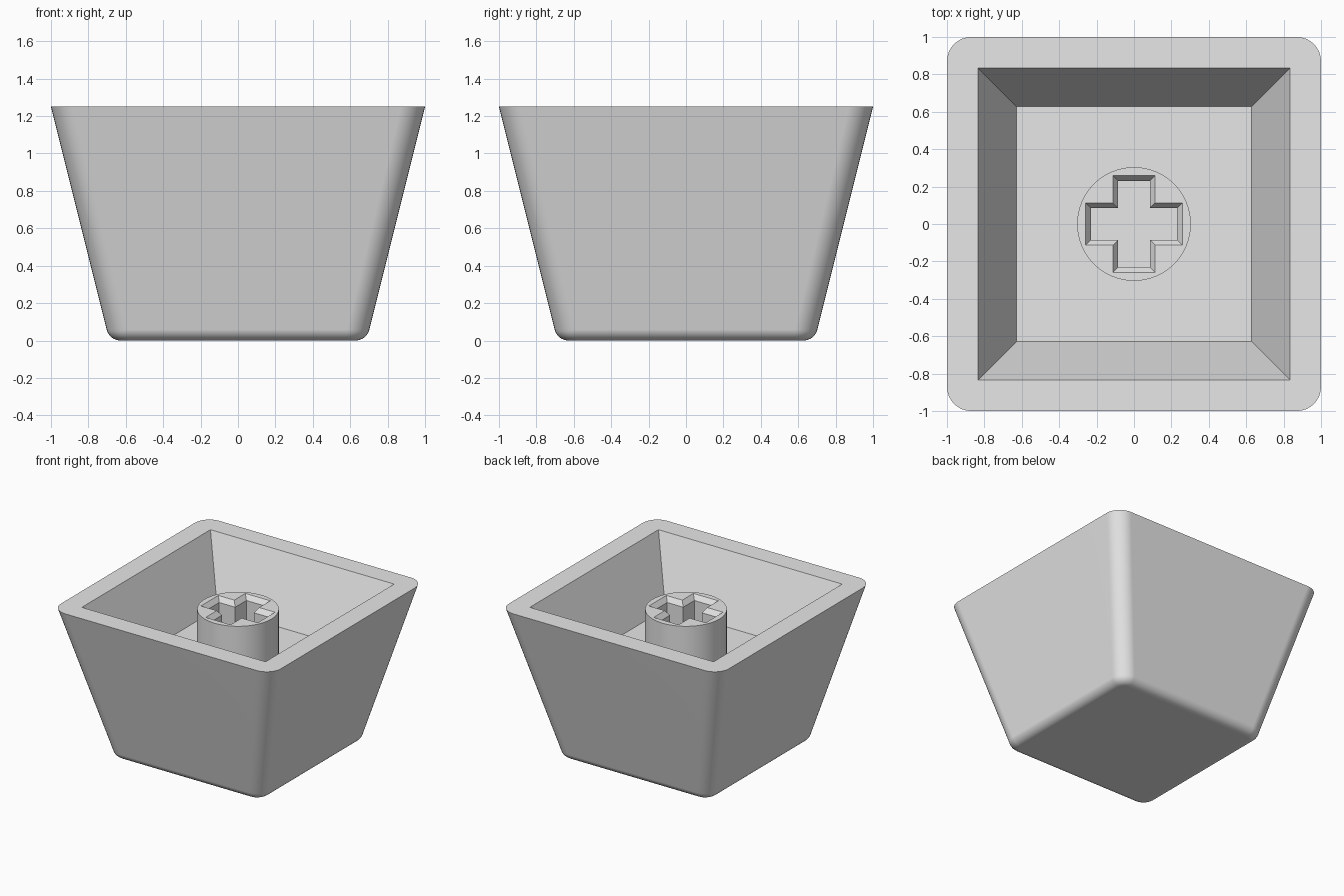
import bpy, bmesh, math

if "Cube" in bpy.data.objects:
    bpy.data.objects.remove(bpy.data.objects["Cube"])

grey = bpy.data.materials.new("light_grey")
grey.diffuse_color = (0.8, 0.8, 0.8, 1)
grey.use_nodes = True
grey.node_tree.nodes["Principled BSDF"].inputs["Base Color"].default_value = grey.diffuse_color

TOP, FLOOR = 1.25, 0.735
CORNERS = ((1, 1), (-1, 1), (-1, -1), (1, -1))
SEG = 8  # steps per rounded corner


def finish(bm, name):
    bmesh.ops.recalc_face_normals(bm, faces=bm.faces[:])
    mesh = bpy.data.meshes.new(name)
    bm.to_mesh(mesh)
    bm.free()
    mesh.materials.append(grey)
    ob = bpy.data.objects.new(name, mesh)
    bpy.context.collection.objects.link(ob)
    bpy.ops.object.select_all(action='DESELECT')
    ob.select_set(True)
    bpy.context.view_layer.objects.active = ob
    bpy.ops.object.shade_smooth_by_angle(angle=math.radians(30))
    weighted = ob.modifiers.new("clean_shading", 'WEIGHTED_NORMAL')
    weighted.keep_sharp = True
    return ob


def loop(bm, points, z):
    return [bm.verts.new((x, y, z)) for x, y in points]


def bridge(bm, a, b):
    n = len(a)
    for i in range(n):
        j = (i + 1) % n
        bm.faces.new((a[i], a[j], b[j], b[i]))


def rounded_square(half, r):
    pts = []
    for k, (sx, sy) in enumerate(CORNERS):
        for i in range(SEG + 1):
            t = math.pi / 2 * (k + i / SEG)
            pts.append((sx * (half - r) + r * math.cos(t),
                        sy * (half - r) + r * math.sin(t)))
    return pts


def square(half):
    return [(sx * half, sy * half) for sx, sy in CORNERS]


# Cap shell: flared rounded square, filleted underside, square tapered cavity
bm = bmesh.new()
slope = math.atan(0.25)
fillet, centre = 0.077, 0.6275
rings = []
for i in range(SEG + 1):
    phi = -math.pi / 2 + (math.pi / 2 - slope) * i / SEG
    out = fillet * math.cos(phi)
    rings.append(loop(bm, rounded_square(centre + out, 0.045 + out),
                      fillet + fillet * math.sin(phi)))
rings.append(loop(bm, rounded_square(1.0, 0.13), TOP))
bm.faces.new(rings[0])
for a, b in zip(rings, rings[1:]):
    bridge(bm, a, b)

# Rim between the rounded outside and the square opening
rim = rings[-1]
opening = loop(bm, square(0.835), TOP)
for k in range(4):
    first = k * (SEG + 1)
    for i in range(first, first + SEG):
        bm.faces.new((rim[i], rim[i + 1], opening[k]))
    nxt = (k + 1) % 4
    bm.faces.new((rim[first + SEG], rim[nxt * (SEG + 1)], opening[nxt], opening[k]))

# Cavity walls and floor
floor = loop(bm, square(0.627), FLOOR)
bridge(bm, opening, floor)
bm.faces.new(floor)
finish(bm, "cap_shell")


# Round post with a chamfered cross-shaped socket
def cross(length, width):
    pts = []
    for k in range(4):
        c, s = ((1, 0), (0, 1), (-1, 0), (0, -1))[k]
        for x, y in ((length, -width), (length, width), (width, width)):
            pts.append((x * c - y * s, x * s + y * c))
    return pts


bm = bmesh.new()
POST_TOP = 1.14
circle = [(0.304 * math.cos(2 * math.pi * i / 64), 0.304 * math.sin(2 * math.pi * i / 64))
          for i in range(64)]
base = loop(bm, circle, FLOOR)
top = loop(bm, circle, POST_TOP)
bridge(bm, base, top)
mouth = loop(bm, cross(0.258, 0.113), POST_TOP)
throat = loop(bm, cross(0.23, 0.085), POST_TOP - 0.04)
bottom = loop(bm, cross(0.23, 0.085), FLOOR)
bridge(bm, mouth, throat)
bridge(bm, throat, bottom)
edges = [bm.edges.get((ring[i - 1], ring[i])) for ring in (top, mouth) for i in range(len(ring))]
bmesh.ops.triangle_fill(bm, edges=edges, use_beauty=True, normal=(0, 0, 1))
finish(bm, "socket_post")
